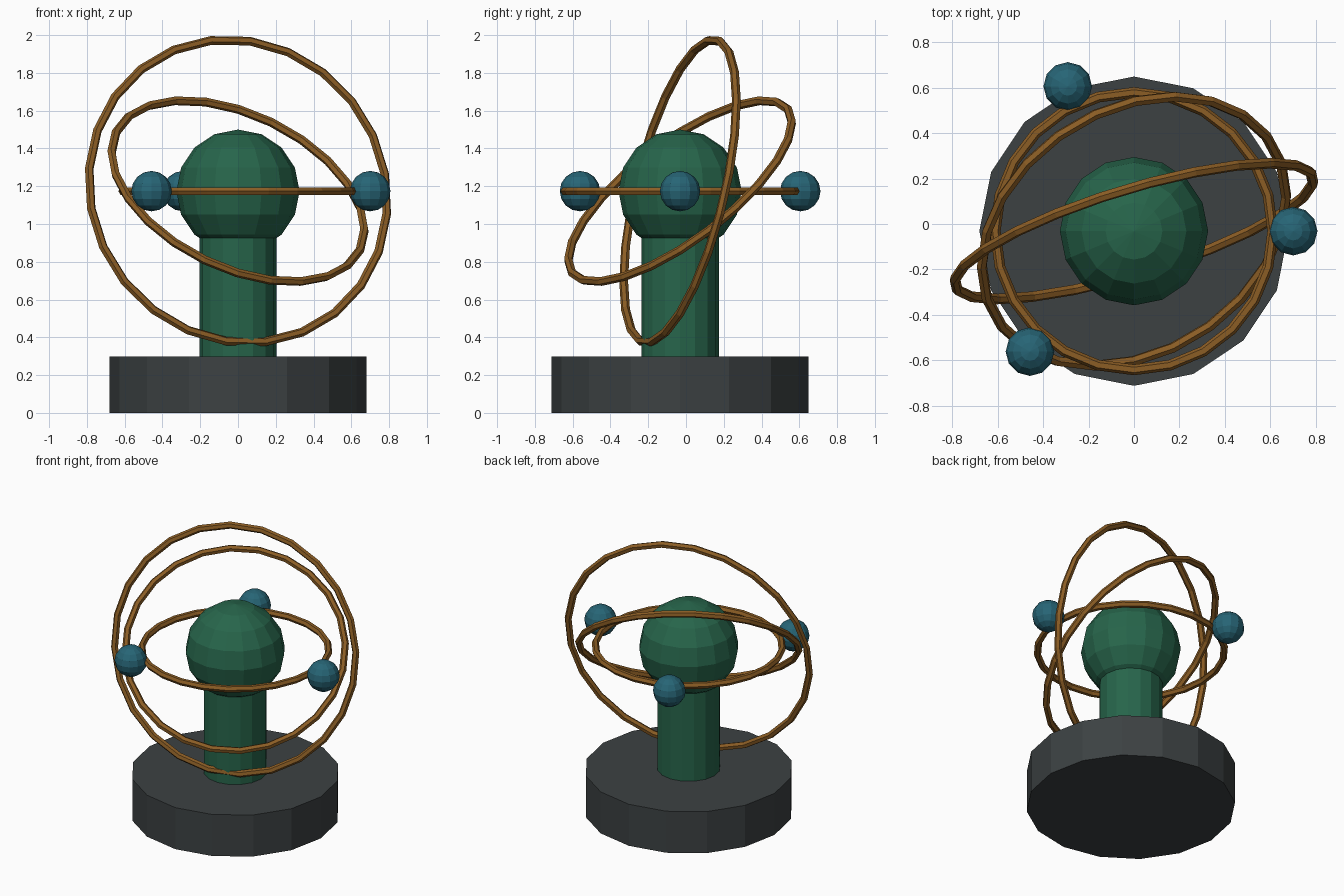
import bpy, math

if "Cube" in bpy.data.objects:
    bpy.data.objects.remove(bpy.data.objects["Cube"])

CY, CZ = -0.0315, 1.174   # shared axis and sphere height


def material(name, rgb):
    m = bpy.data.materials.new(name)
    m.diffuse_color = (*rgb, 1)
    m.use_nodes = True
    m.node_tree.nodes["Principled BSDF"].inputs["Base Color"].default_value = m.diffuse_color
    return m


GREY = material("dark grey", (0.045, 0.053, 0.055))
GREEN = material("deep green", (0.02, 0.13, 0.07))
BRONZE = material("bronze", (0.26, 0.11, 0.018))
TEAL = material("teal", (0.02, 0.13, 0.18))


def finish(name, mat):
    o = bpy.context.object
    o.name = name
    o.data.materials.append(mat)
    return o


def cylinder(name, r, z0, z1, sides, mat):
    bpy.ops.mesh.primitive_cylinder_add(vertices=sides, radius=r, depth=z1 - z0,
                                        location=(0, CY, (z0 + z1) / 2))
    return finish(name, mat)


def ball(name, r, loc, segs, rings, mat):
    bpy.ops.mesh.primitive_uv_sphere_add(segments=segs, ring_count=rings,
                                         radius=r, location=loc)
    return finish(name, mat)


# Plinth, column and central sphere
cylinder("base", 0.68, 0, 0.298, 16, GREY)
cylinder("column", 0.205, 0.298, 1.0, 16, GREEN)
ball("central_sphere", 0.326, (0, CY, CZ), 16, 8, GREEN)

# Three nested rings, each larger and tilted further
for i, r in enumerate((0.61, 0.717, 0.824)):
    bpy.ops.mesh.primitive_torus_add(major_radius=r, minor_radius=0.0235,
                                     major_segments=24, minor_segments=6,
                                     location=(0, CY, CZ),
                                     rotation=(0.6 * i, 0.45 * i, 0))
    finish(f"ring_{i + 1}", BRONZE)

# Three small balls around the level ring
for i in range(3):
    a = 2.0 * i
    ball(f"orbit_ball_{i + 1}", 0.107,
         (0.70 * math.cos(a), CY + 0.70 * math.sin(a), CZ), 12, 8, TEAL)
